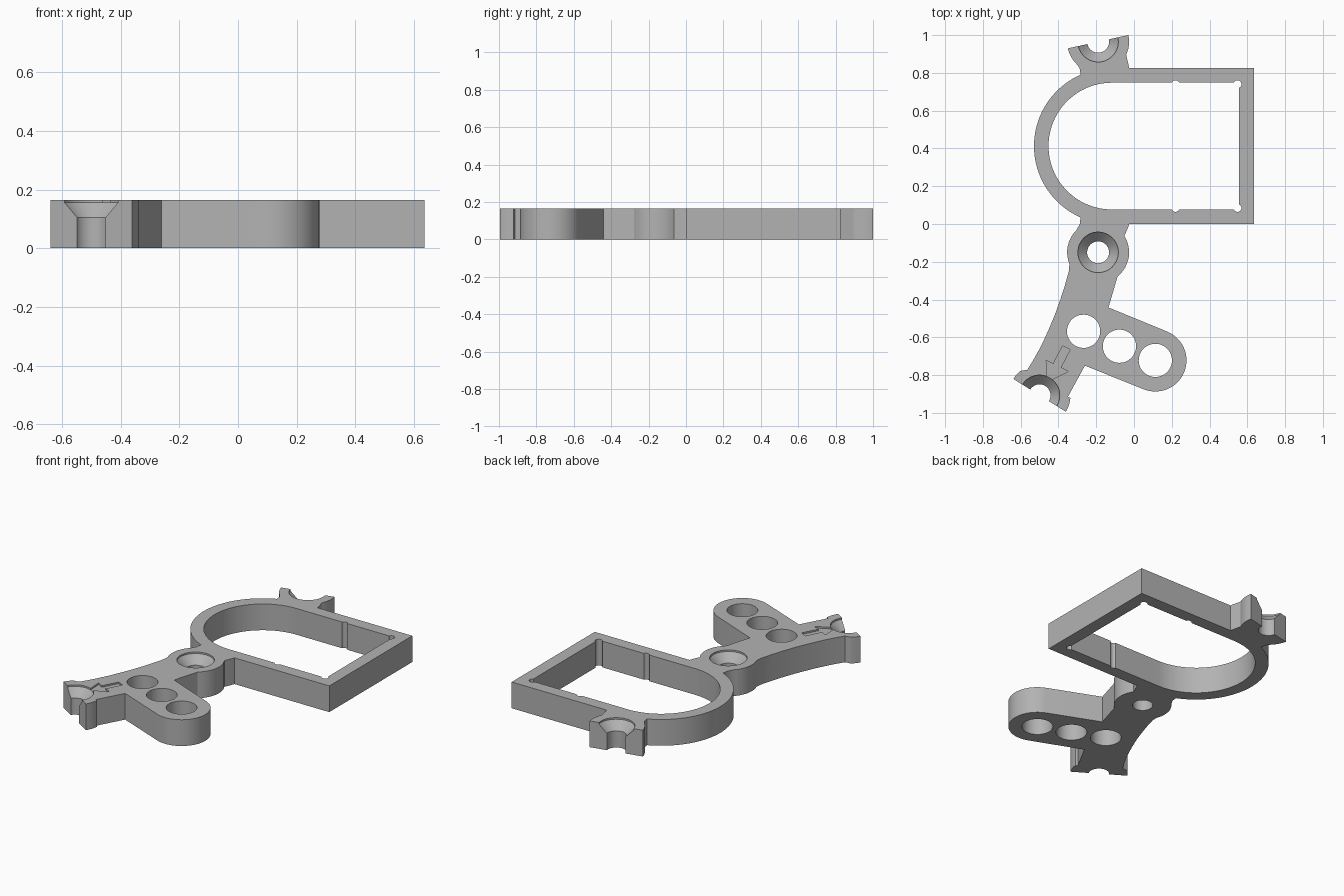
import bpy, bmesh, math
from mathutils import Vector

if "Cube" in bpy.data.objects:
    bpy.data.objects.remove(bpy.data.objects["Cube"])

H = 0.165  # plate thickness


def arc(cx, cy, r, a0, a1, n):
    """Points along a circular arc, angles in degrees."""
    pts = []
    for i in range(n + 1):
        a = math.radians(a0 + (a1 - a0) * i / n)
        pts.append((cx + r * math.cos(a), cy + r * math.sin(a)))
    return pts


def finish(bm, name):
    bmesh.ops.recalc_face_normals(bm, faces=bm.faces)
    me = bpy.data.meshes.new(name)
    bm.to_mesh(me)
    bm.free()
    ob = bpy.data.objects.new(name, me)
    bpy.context.collection.objects.link(ob)
    return ob


def prism(name, pts, z0, z1):
    """Extrude a closed outline between two heights."""
    bm = bmesh.new()
    face = bm.faces.new([bm.verts.new((x, y, z0)) for x, y in pts])
    ext = bmesh.ops.extrude_face_region(bm, geom=[face])
    top = [g for g in ext["geom"] if isinstance(g, bmesh.types.BMVert)]
    bmesh.ops.translate(bm, verts=top, vec=Vector((0, 0, z1 - z0)))
    return finish(bm, name)


def lathe(name, cx, cy, profile, n=48):
    """Closed turned solid from (radius, height) pairs."""
    bm = bmesh.new()
    rings = [[bm.verts.new((cx + r * math.cos(math.tau * i / n),
                            cy + r * math.sin(math.tau * i / n), z))
              for i in range(n)] for r, z in profile]
    for a, b in zip(rings, rings[1:]):
        for i in range(n):
            j = (i + 1) % n
            bm.faces.new((a[i], a[j], b[j], b[i]))
    bm.faces.new(rings[0])
    bm.faces.new(rings[-1])
    return finish(bm, name)


def cut(target, cutter):
    cutter.hide_render = True
    mod = target.modifiers.new("cut", "BOOLEAN")
    mod.operation = "DIFFERENCE"
    mod.solver = "EXACT"
    mod.object = cutter
    bpy.context.view_layer.objects.active = target
    bpy.ops.object.modifier_apply(modifier=mod.name)
    bpy.data.objects.remove(cutter, do_unlink=True)


# Screw lug centres
UPPER, MIDDLE, LOWER = (-0.19, 0.965), (-0.19, -0.15), (-0.5, -0.907)
LUG_R = 0.164

# Outer outline, counter-clockwise from the frame's front right corner
outline = [(0.635, 0.0), (0.635, 0.825), (-0.025, 0.825)]
outline += arc(*UPPER, LUG_R, -25, 12.4, 6)          # upper half lug
outline += arc(*UPPER, LUG_R, 192.4, 225, 5)
outline += [(-0.288, 0.825)]
outline += arc(-0.117, 0.4125, 0.4125, 113.7, 246.3, 40)  # round frame end
outline += [(-0.287, 0.0)]
outline += arc(*MIDDLE, LUG_R, 135, 202, 10)         # middle lug, left
outline += [(-0.345, -0.25), (-0.366, -0.325), (-0.39, -0.4), (-0.417, -0.475),
            (-0.447, -0.548), (-0.475, -0.61), (-0.505, -0.67),
            (-0.536, -0.725), (-0.565, -0.772)]      # curved arm edge
outline += arc(*LOWER, LUG_R, 128, 148, 3)           # lower half lug
outline += arc(*LOWER, LUG_R, -32, -5, 4)
outline += [(-0.35, -0.915), (-0.26, -0.75)]
outline += arc(0.113, -0.722, 0.165, -112, 68, 28)   # rounded side branch
outline += [(-0.135, -0.442), (-0.087, -0.278)]
outline += arc(*MIDDLE, LUG_R, -49, 32, 12)          # middle lug, right
outline += [(-0.032, -0.02), (-0.025, 0.0)]

bracket = prism("bracket", outline, 0, H)

# D-shaped window
window = [(0.557, 0.077), (0.557, 0.748)]
window += arc(-0.117, 0.4125, 0.3355, 90, 270, 56)
cut(bracket, prism("window_cutter", window, -0.1, H + 0.1))

# Small relief notches in the window
for x in (0.22, 0.548):
    for y in (0.085, 0.740):
        r = 0.021
        cut(bracket, lathe("notch_cutter", x, y, [(r, -0.1), (r, H + 0.1)], 16))

# Countersunk screw holes
sink = [(0.058, -0.1), (0.058, 0.105), (0.107, 0.155), (0.107, H + 0.1)]
for c in (UPPER, MIDDLE, LOWER):
    cut(bracket, lathe("screw_cutter", *c, sink))

# Three plain holes along the branch
for x, y in ((-0.267, -0.568), (-0.077, -0.647), (0.113, -0.722)):
    cut(bracket, lathe("hole_cutter", x, y, [(0.088, -0.1), (0.088, H + 0.1)]))

# Shallow engraved direction arrow
arrow = [(-0.378, -0.645), (-0.338, -0.665), (-0.388, -0.76), (-0.348, -0.78),
         (-0.458, -0.835), (-0.465, -0.722), (-0.428, -0.741)]
cut(bracket, prism("arrow_cutter", arrow, H - 0.01, H + 0.1))

mat = bpy.data.materials.new("grey_plastic")
mat.diffuse_color = (0.45, 0.45, 0.45, 1)
mat.use_nodes = True
mat.node_tree.nodes["Principled BSDF"].inputs["Base Color"].default_value = mat.diffuse_color
bracket.data.materials.clear()
bracket.data.materials.append(mat)
for p in bracket.data.polygons:
    p.material_index = 0

bpy.ops.object.select_all(action="DESELECT")
bracket.select_set(True)
bpy.context.view_layer.objects.active = bracket
bpy.ops.object.shade_smooth_by_angle(angle=math.radians(30))
